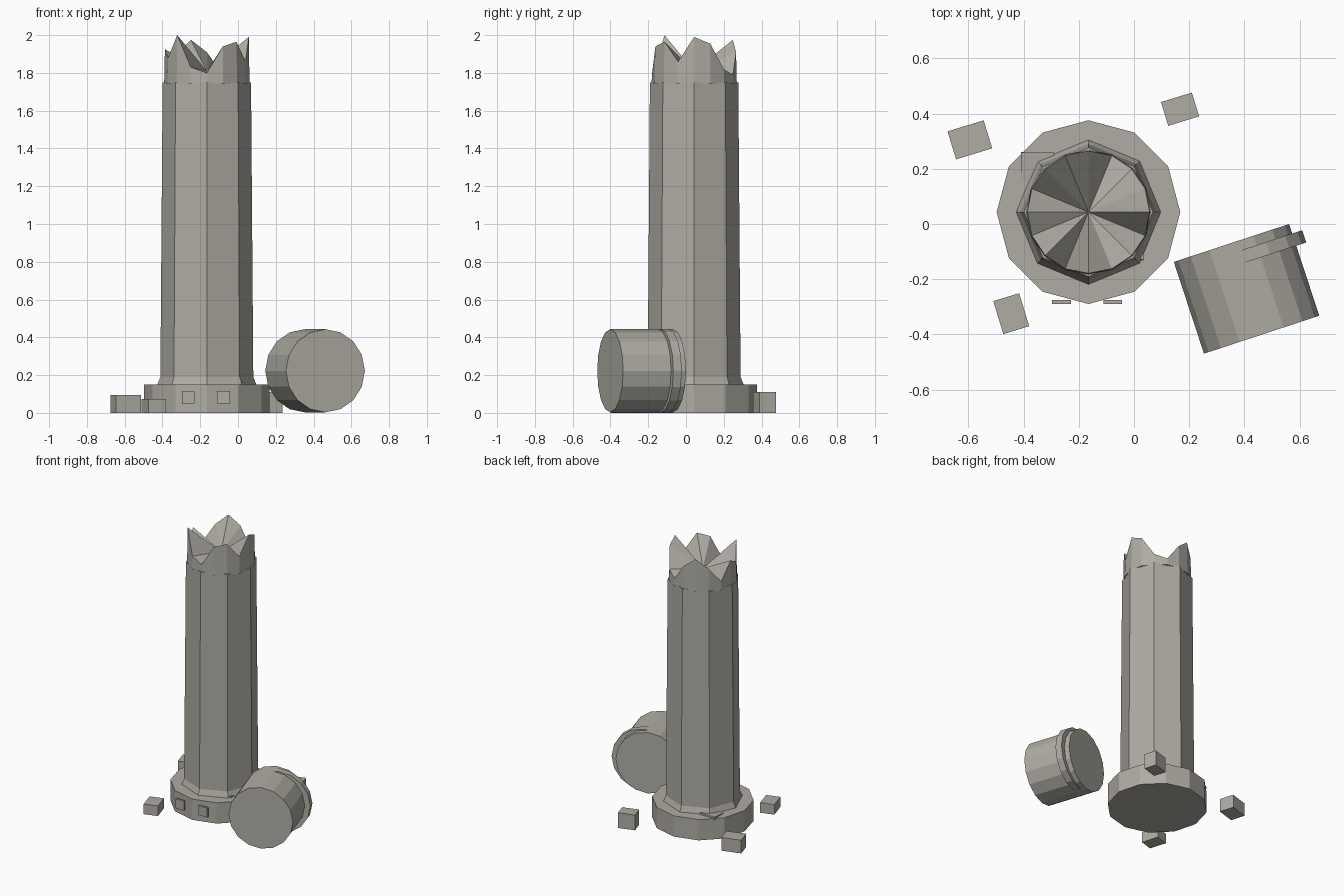
import bpy, bmesh
from math import cos, sin, tau, radians
from mathutils import Matrix, Vector

cube = bpy.data.objects.get("Cube")
if cube:
    bpy.data.objects.remove(cube, do_unlink=True)

stone = bpy.data.materials.new("weathered_stone")
stone.use_nodes = True
stone.diffuse_color = (0.43, 0.412, 0.368, 1)
bsdf = stone.node_tree.nodes["Principled BSDF"]
bsdf.inputs["Base Color"].default_value = stone.diffuse_color
bsdf.inputs["Roughness"].default_value = 0.9

CENTRE = Vector((-0.165, 0.043, 0))


def finish(name, bm, matrix):
    bmesh.ops.recalc_face_normals(bm, faces=bm.faces)
    mesh = bpy.data.meshes.new(name)
    bm.to_mesh(mesh)
    bm.free()
    mesh.materials.append(stone)
    obj = bpy.data.objects.new(name, mesh)
    obj.matrix_world = matrix
    bpy.context.collection.objects.link(obj)
    return obj


def ring(bm, radius, heights):
    n = len(heights)
    return [bm.verts.new((radius * cos(tau * i / n), radius * sin(tau * i / n), z))
            for i, z in enumerate(heights)]


def bridge(bm, low, high):
    n = len(low)
    for i in range(n):
        j = (i + 1) % n
        bm.faces.new((low[i], low[j], high[j], high[i]))


def turned(name, sides, profile, matrix):
    """Capped solid from (radius, height) pairs."""
    bm = bmesh.new()
    rings = [ring(bm, r, [z] * sides) for r, z in profile]
    for low, high in zip(rings, rings[1:]):
        bridge(bm, low, high)
    bm.faces.new(rings[0])
    bm.faces.new(rings[-1])
    return finish(name, bm, matrix)


def block(name, centre, size, turn=0, tilt=0):
    bm = bmesh.new()
    bmesh.ops.create_cube(bm, size=1)
    bmesh.ops.scale(bm, vec=size, verts=bm.verts)
    rot = Matrix.Rotation(radians(turn), 4, "Z") @ Matrix.Rotation(radians(tilt), 4, "X")
    return finish(name, bm, Matrix.Translation(centre) @ rot)


# Standing column: plinth and tapered shaft with a small foot flare
at_column = Matrix.Translation(CENTRE)
turned("plinth", 12, [(0.333, 0), (0.333, 0.15)], at_column)
turned("shaft", 8, [(0.262, 0.15), (0.246, 0.19), (0.234, 1.75)], at_column)

# Jagged broken top, with a fan of facets sinking to the middle
jags = [1.99, 1.955, 1.82, 1.79, 1.91, 1.975, 1.905, 1.80,
        1.925, 1.88, 2.0, 1.83, 1.80, 1.94, 1.965, 1.86]
bm = bmesh.new()
foot = ring(bm, 0.226, [1.74] * len(jags))
rim = ring(bm, 0.222, jags)
bridge(bm, foot, rim)
bm.faces.new(foot)
hollow = bm.verts.new((0, 0, 1.81))
for i, v in enumerate(rim):
    bm.faces.new((v, rim[(i + 1) % len(rim)], hollow))
finish("broken_top", bm, at_column)

# Small square plaques on the plinth front
for side, x in (("right", -0.263), ("left", -0.077)):
    block("plaque_" + side, (x, -0.283, 0.083), (0.068, 0.014, 0.068))

# Thin chips lying on the plinth
block("chip_back", (-0.35, 0.21, 0.147), (0.12, 0.1, 0.02), tilt=4)
block("chip_front", (-0.02, -0.08, 0.147), (0.11, 0.1, 0.02), tilt=-4)

# Loose rubble on the ground
rubble = [((0.167, 0.416), (0.117, 0.09, 0.11)),
          ((-0.595, 0.305), (0.137, 0.106, 0.095)),
          ((-0.445, -0.325), (0.098, 0.125, 0.073))]
for i, ((x, y), size) in enumerate(rubble):
    block(f"rubble_{i + 1}", (x, y, size[2] / 2), size, turn=17)

# Fallen drum lying on its side, with an off-centre band near the back end
lying = (Matrix.Translation((0.408, -0.235, 0.223)) @ Matrix.Rotation(radians(18.2), 4, "Z")
         @ Matrix.Rotation(radians(90), 4, "X"))
turned("fallen_drum", 16, [(0.22, -0.175), (0.22, 0.175)], lying)
turned("drum_band", 16, [(0.222, -0.139), (0.222, -0.092)],
       lying @ Matrix.Translation((0.036, 0, 0)))
